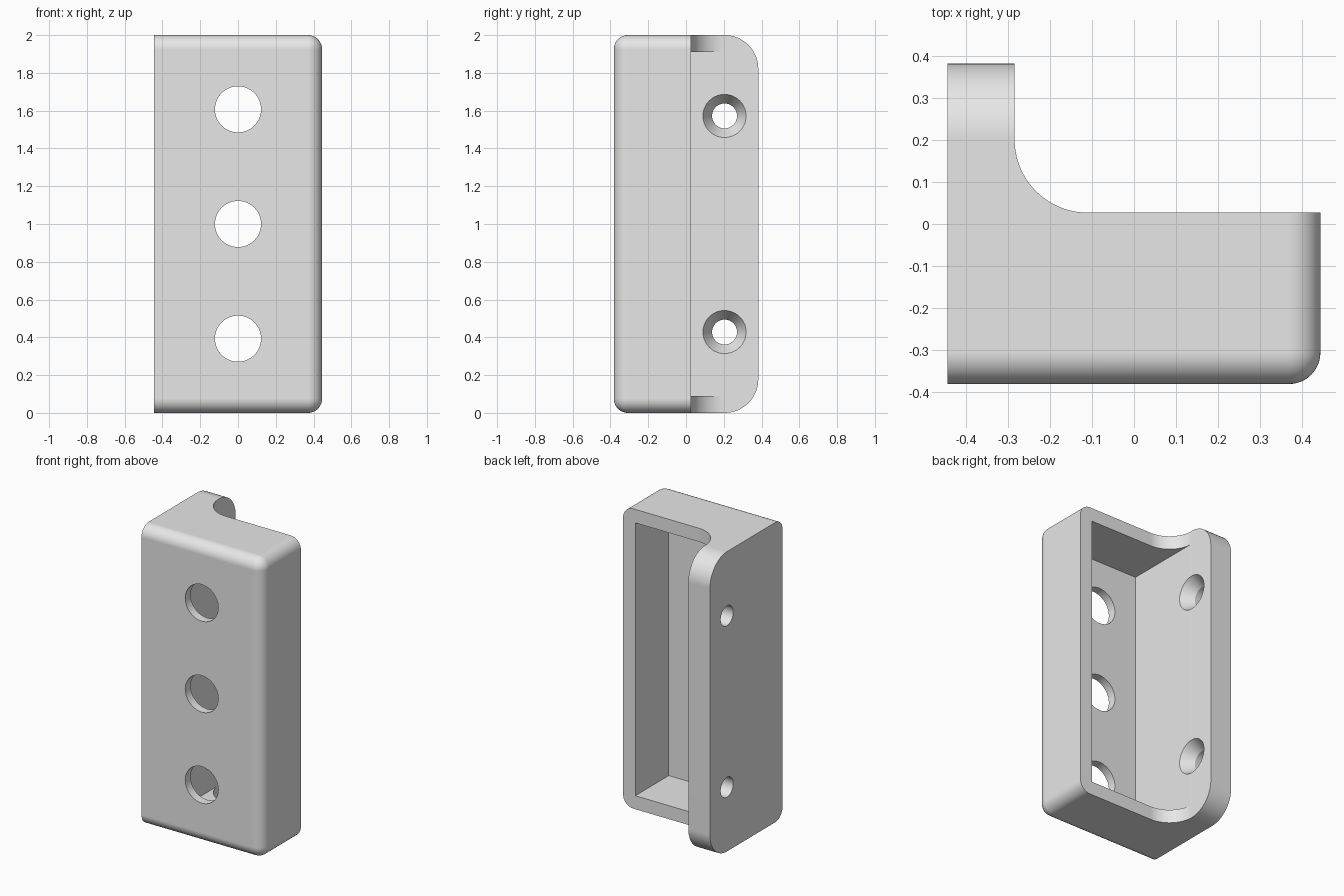
import bpy, bmesh
from math import pi, cos, sin

if "Cube" in bpy.data.objects:
    bpy.data.objects.remove(bpy.data.objects["Cube"], do_unlink=True)

# Main dimensions
X, FRONT, RIM, BACK, H = 0.445, -0.382, 0.027, 0.383, 2.0
FLANGE, WALL, FILLET = -0.285, 0.09, 0.175

grey = bpy.data.materials.new("light grey")
grey.use_nodes = True
grey.diffuse_color = (0.8, 0.8, 0.8, 1)
grey.node_tree.nodes["Principled BSDF"].inputs["Base Color"].default_value = (0.8, 0.8, 0.8, 1)


def round_edges(bm, radius, rule):
    """Round every edge whose two ends both satisfy one of the tests."""
    edges = [e for e in bm.edges if rule(*[v.co for v in e.verts])]
    bmesh.ops.bevel(bm, geom=edges, offset=radius, segments=12, profile=0.5, affect='EDGES')


def near(a, b):
    return abs(a - b) < 1e-4


# L-shaped body: profile with a concave fillet, extruded upwards
profile = [(-X, BACK), (-X, FRONT), (X, FRONT), (X, RIM)]
for i in range(25):
    a = -pi / 2 - i / 24 * pi / 2
    profile.append((FLANGE + FILLET + FILLET * cos(a), RIM + FILLET + FILLET * sin(a)))
profile.append((FLANGE, BACK))

bm = bmesh.new()
base = bm.faces.new([bm.verts.new((x, y, 0)) for x, y in profile])
top = bmesh.ops.extrude_face_region(bm, geom=[base])
bmesh.ops.translate(bm, vec=(0, 0, H), verts=[v for v in top["geom"] if isinstance(v, bmesh.types.BMVert)])
bmesh.ops.recalc_face_normals(bm, faces=bm.faces)


def front_and_side(a, b):
    level = near(a.z, b.z)
    at_front = near(a.y, FRONT) and near(b.y, FRONT)
    at_side = near(a.x, X) and near(b.x, X)
    return (at_front and at_side) or (level and (at_front or at_side))


def flange_corners(a, b):
    return near(a.y, BACK) and near(b.y, BACK) and near(a.z, b.z)


round_edges(bm, 0.075, front_and_side)
round_edges(bm, 0.178, flange_corners)
mesh = bpy.data.meshes.new("bracket_body")
bm.to_mesh(mesh)
bm.free()
body = bpy.data.objects.new("bracket_body", mesh)
bpy.context.collection.objects.link(body)
mesh.materials.append(grey)


def cut(cutter):
    """Subtract the cutter from the body and discard it."""
    cutter.hide_render = True
    cutter.data.materials.append(grey)
    mod = body.modifiers.new("cut", 'BOOLEAN')
    mod.object, mod.operation, mod.solver = cutter, 'DIFFERENCE', 'EXACT'
    bpy.ops.object.select_all(action='DESELECT')
    body.select_set(True)
    bpy.context.view_layer.objects.active = body
    bpy.ops.object.modifier_apply(modifier=mod.name)
    bpy.data.objects.remove(cutter, do_unlink=True)


def cut_box(lo, hi):
    bpy.ops.mesh.primitive_cube_add(size=1, location=[(a + b) / 2 for a, b in zip(lo, hi)])
    box = bpy.context.object
    box.scale = [b - a for a, b in zip(lo, hi)]
    bpy.context.view_layer.update()
    cut(box)


def cut_cone(r1, r2, depth, location, rotation):
    bpy.ops.mesh.primitive_cone_add(vertices=64, radius1=r1, radius2=r2, depth=depth,
                                    location=location, rotation=rotation)
    cut(bpy.context.object)


# Open-backed cavity
cut_box((FLANGE + 0.0005, FRONT + 0.057, WALL), (X - WALL, BACK + 0.1, H - WALL))

# Three round holes through the front wall
for z in (0.393, 1.0, 1.607):
    cut_cone(0.122, 0.122, 0.2, (0, FRONT, z), (pi / 2, 0, 0))

# Two countersunk screw holes through the flange
for z in (0.428, 1.572):
    cut_cone(0.066, 0.066, 0.22, (-0.42, 0.204, z), (0, pi / 2, 0))
    cut_cone(0.066, 0.138, 0.12, (FLANGE - 0.02, 0.204, z), (0, pi / 2, 0))

# Smooth rounded areas, crisp edges
bpy.ops.object.select_all(action='DESELECT')
body.select_set(True)
bpy.context.view_layer.objects.active = body
bpy.ops.object.shade_smooth_by_angle(angle=pi / 6)
weighted = body.modifiers.new("even_normals", 'WEIGHTED_NORMAL')
weighted.keep_sharp = True
